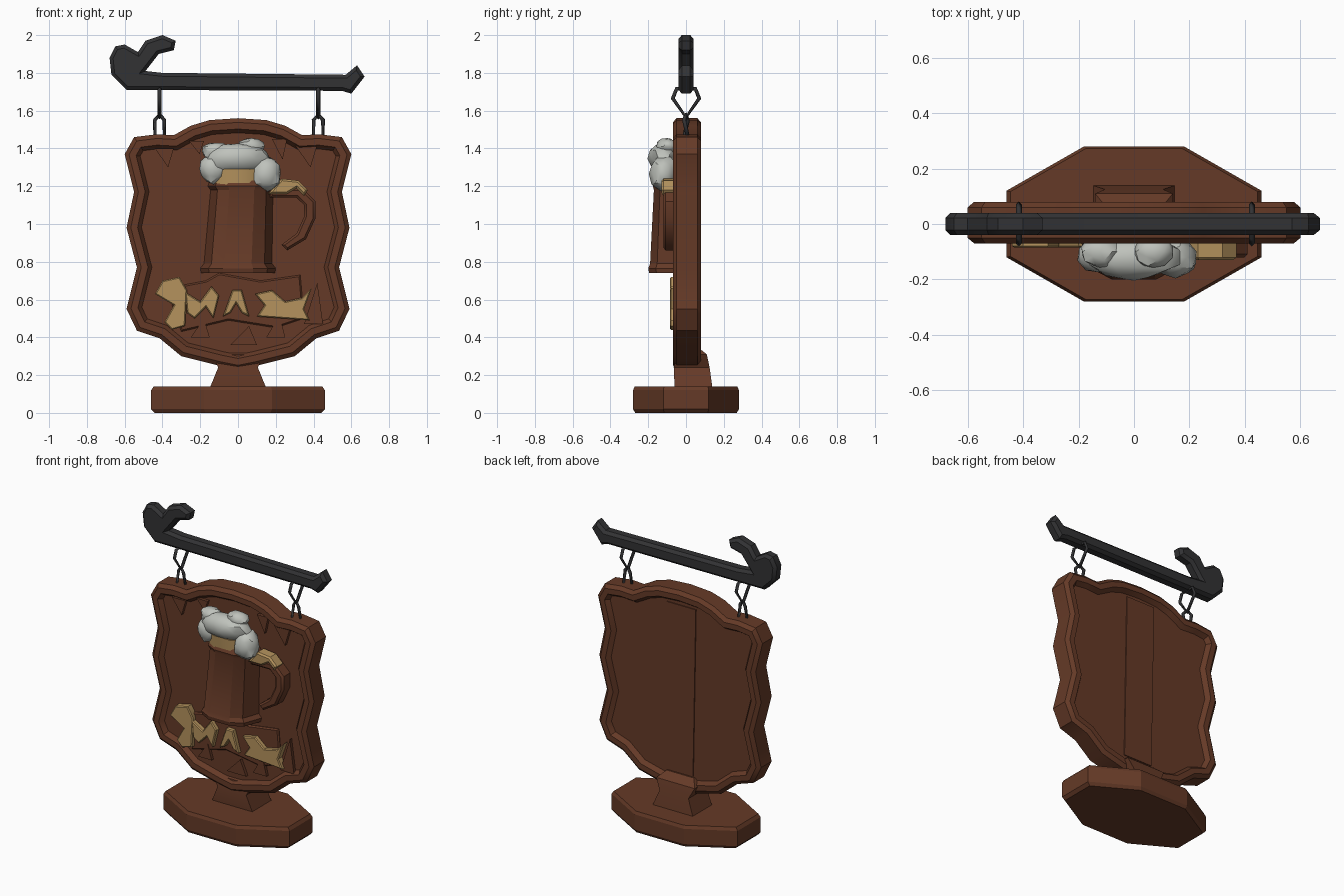
import bpy, bmesh, math, random
from mathutils import Vector

random.seed(4)
cube = bpy.data.objects.get("Cube")
if cube:
    bpy.data.objects.remove(cube, do_unlink=True)


def material(name, rgb):
    m = bpy.data.materials.new(name)
    m.use_nodes = True
    m.diffuse_color = (*rgb, 1)
    bsdf = m.node_tree.nodes["Principled BSDF"]
    bsdf.inputs["Base Color"].default_value = (*rgb, 1)
    bsdf.inputs["Roughness"].default_value = 0.8
    return m


WOOD = material("brown wood", (0.13, 0.042, 0.02))
IRON = material("black iron", (0.032, 0.032, 0.034))
FOAM = material("pale foam", (0.52, 0.54, 0.5))
GOLD = material("old gold", (0.46, 0.29, 0.11))


def finish(name, bm, mat, angle=35):
    bmesh.ops.recalc_face_normals(bm, faces=bm.faces)
    me = bpy.data.meshes.new(name)
    bm.to_mesh(me)
    bm.free()
    me.materials.append(mat)
    ob = bpy.data.objects.new(name, me)
    bpy.context.collection.objects.link(ob)
    bpy.ops.object.select_all(action="DESELECT")
    ob.select_set(True)
    bpy.context.view_layer.objects.active = ob
    bpy.ops.object.shade_smooth_by_angle(angle=math.radians(angle))
    return ob


def slab(points, y0, y1):
    """Front outline (x, z) extruded from y0 to y1; returns mesh and both caps."""
    bm = bmesh.new()
    front = bm.faces.new([bm.verts.new((x, y0, z)) for x, z in points])
    back = bmesh.ops.extrude_face_region(bm, geom=[front], use_keep_orig=True)["geom"]
    bmesh.ops.translate(bm, vec=(0, y1 - y0, 0),
                        verts=[g for g in back if isinstance(g, bmesh.types.BMVert)])
    bmesh.ops.recalc_face_normals(bm, faces=bm.faces)
    caps = [f for f in bm.faces if abs(f.normal.y) > 0.9]
    return bm, caps


def plate(name, points, y0, y1, mat, bevel=0.0):
    bm, caps = slab(points, y0, y1)
    if bevel:
        edges = {e for f in caps for e in f.edges}
        bmesh.ops.bevel(bm, geom=list(edges), offset=bevel, segments=1, affect="EDGES")
    return finish(name, bm, mat)


def loft(name, rings, mat, angle=35):
    """Skin closed rings of 3D points and cap both ends."""
    bm = bmesh.new()
    loops = [[bm.verts.new(p) for p in r] for r in rings]
    n = len(loops[0])
    for a, b in zip(loops, loops[1:]):
        for i in range(n):
            j = (i + 1) % n
            bm.faces.new((a[i], a[j], b[j], b[i]))
    bm.faces.new(loops[0])
    bm.faces.new(loops[-1])
    return finish(name, bm, mat, angle)


def loop_wire(name, points, radius):
    cu = bpy.data.curves.new(name, "CURVE")
    cu.dimensions = "3D"
    cu.bevel_depth, cu.bevel_resolution = radius, 0
    sp = cu.splines.new("POLY")
    sp.points.add(len(points) - 1)
    for p, co in zip(sp.points, points):
        p.co = (*co, 1)
    sp.use_cyclic_u = True
    cu.materials.append(IRON)
    ob = bpy.data.objects.new(name, cu)
    bpy.context.collection.objects.link(ob)
    bpy.ops.object.select_all(action="DESELECT")
    ob.select_set(True)
    bpy.context.view_layer.objects.active = ob
    bpy.ops.object.convert(target="MESH")


# Base: stretched octagon with softened edges
def octagon(s, z):
    half = [(0.46, -0.12), (0.46, 0.12), (0.18, 0.28), (-0.18, 0.28)]
    return [(x * s, y * s, z) for x, y in half + [(-x, -y) for x, y in half]]


loft("base", [octagon(0.96, 0), octagon(1, 0.02), octagon(1, 0.12), octagon(0.97, 0.14)], WOOD, 20)


# Neck between base and board
def rect(x, y0, y1, z):
    return [(-x, y0, z), (x, y0, z), (x, y1, z), (-x, y1, z)]


loft("neck", [rect(0.15, -0.06, 0.14, 0.13), rect(0.105, -0.065, 0.125, 0.24),
              rect(0.14, -0.05, 0.11, 0.31), rect(0.1, 0, 0.06, 0.35)], WOOD)

# Sign board: wavy outline, raised rim, sunken panel on both faces
side = [(0.15, 1.55), (0.25, 1.52), (0.34, 1.47), (0.43, 1.475), (0.55, 1.46), (0.6, 1.37),
        (0.55, 1.17), (0.59, 0.98), (0.535, 0.77), (0.59, 0.55), (0.535, 0.435),
        (0.415, 0.395), (0.3, 0.3), (0.1, 0.25)]
outline = [(0, 1.56)] + side + [(0, 0.23)] + [(-x, z) for x, z in reversed(side)]
bm, caps = slab(outline, -0.05, 0.06)
for thickness, depth in ((0.022, 0.02), (0.035, 0), (0.02, -0.03)):
    for cap in caps:
        bmesh.ops.inset_region(bm, faces=[cap], thickness=thickness, depth=depth,
                               use_even_offset=True)
finish("sign_board", bm, WOOD)

# Raised centre plank on the back
plate("back_plank", [(-0.09, 0.36), (0.12, 0.36), (0.1, 1.46), (-0.11, 1.46)], 0.04, 0.056, WOOD)

# Carved chips around the inside of the rim
for i, (x, z, w, h) in enumerate([(-0.39, 1.4, 0.05, -0.1), (-0.22, 1.44, 0.04, -0.07),
                                  (0.22, 1.45, 0.04, -0.11), (0.36, 1.42, 0.06, -0.12),
                                  (-0.2, 0.4, 0.05, 0.1), (0.03, 0.36, 0.07, 0.1),
                                  (0.2, 0.4, 0.05, 0.12), (0.4, 0.47, 0.05, 0.22)]):
    plate(f"rim_chip_{i}", [(x - w, z), (x + w, z), (x + w * 0.4, z + h)], -0.06, -0.04, WOOD)

# Mug: tapered half barrel with a foot and a lip
section = [(-1, 0), (-0.78, -0.75), (-0.4, -1), (0.4, -1), (0.78, -0.75), (1, 0)]


def half_ring(w, d, z, cx=0.0):
    return [(cx + x * w, -0.04 + y * d, z) for x, y in section]


loft("mug", [half_ring(0.195, 0.155, 0.74), half_ring(0.2, 0.16, 0.765), half_ring(0.18, 0.15, 0.79),
             half_ring(0.165, 0.13, 1.18, 0.02), half_ring(0.18, 0.135, 1.2, 0.02),
             half_ring(0.17, 0.12, 1.23, 0.02)], WOOD, 25)
loft("beer", [half_ring(0.15, 0.125, 1.2), half_ring(0.15, 0.13, 1.29)], GOLD)
handle = [(0.17, 1.19), (0.34, 1.19), (0.41, 1.12), (0.41, 1.03), (0.36, 0.92), (0.26, 0.86),
          (0.23, 0.89), (0.31, 0.95), (0.35, 1.04), (0.35, 1.1), (0.31, 1.14), (0.17, 1.14)]
plate("mug_handle", handle, -0.12, -0.03, WOOD, 0.012)
plate("beer_drip", [(0.16, 1.16), (0.23, 1.24), (0.32, 1.23), (0.37, 1.18), (0.35, 1.15),
                    (0.31, 1.19), (0.26, 1.16)], -0.13, -0.05, GOLD, 0.01)

# Foam: lumpy overlapping blobs
bm = bmesh.new()
for x, y, z, rx, ry, rz in [(0, -0.12, 1.345, 0.17, 0.08, 0.085), (-0.13, -0.11, 1.29, 0.075, 0.07, 0.08),
                            (0.15, -0.12, 1.265, 0.085, 0.075, 0.1), (0.07, -0.1, 1.41, 0.07, 0.06, 0.045),
                            (-0.12, -0.1, 1.385, 0.075, 0.06, 0.05)]:
    blob = bmesh.ops.create_icosphere(bm, subdivisions=2, radius=1)["verts"]
    for v in blob:
        p = v.co * random.uniform(0.9, 1.08)
        v.co = Vector((x + p.x * rx, y + p.y * ry, z + p.z * rz))
finish("foam", bm, FOAM)

# Gilt leaf scrolls below the mug, on dark carved backing
scrolls = [
    [(-0.44, 0.63), (-0.4, 0.7), (-0.31, 0.72), (-0.27, 0.65), (-0.28, 0.46), (-0.35, 0.44),
     (-0.39, 0.48), (-0.34, 0.57)],
    [(-0.28, 0.64), (-0.2, 0.59), (-0.14, 0.67), (-0.1, 0.62), (-0.13, 0.5), (-0.17, 0.56),
     (-0.23, 0.5), (-0.27, 0.53)],
    [(-0.08, 0.51), (-0.03, 0.65), (0.02, 0.65), (0.06, 0.51), (0.02, 0.53), (-0.01, 0.58), (-0.04, 0.53)],
    [(0.09, 0.63), (0.18, 0.65), (0.25, 0.59), (0.34, 0.61), (0.39, 0.66), (0.35, 0.55),
     (0.38, 0.49), (0.24, 0.5), (0.1, 0.51), (0.14, 0.57)]]
for i, pts in enumerate(scrolls):
    plate(f"gilt_scroll_{i}", pts, -0.085, -0.035, GOLD, 0.006)
plate("scroll_backing", [(-0.38, 0.66), (-0.17, 0.7), (-0.1, 0.74), (0.12, 0.7), (0.33, 0.73), (0.35, 0.5),
                         (0.2, 0.45), (-0.05, 0.49), (-0.3, 0.43)], -0.055, -0.035, WOOD, 0.008)

# Iron hanging bar with a curled end and a flared tip
bar = [(-0.59, 1.71), (-0.67, 1.79), (-0.68, 1.88), (-0.65, 1.94), (-0.6, 1.95), (-0.53, 1.91),
       (-0.49, 1.97), (-0.4, 2.0), (-0.33, 1.97), (-0.34, 1.92), (-0.42, 1.9), (-0.49, 1.81),
       (-0.4, 1.8), (0.57, 1.79), (0.63, 1.84), (0.67, 1.78), (0.6, 1.69), (0.55, 1.705)]
plate("hanging_bar", bar, -0.04, 0.04, IRON, 0.018)

# Hangers: a pointed link above a small eyelet on each side
for label, x in (("right", -0.415), ("left", 0.425)):
    loop_wire(f"{label}_link", [(x, -0.05, 1.715), (x, -0.07, 1.665), (x, 0, 1.565),
                                (x, 0.07, 1.665), (x, 0.05, 1.715)], 0.011)
    loop_wire(f"{label}_eyelet", [(x - 0.025, -0.01, 1.46), (x - 0.025, 0.01, 1.55), (x, 0, 1.58),
                                  (x + 0.025, -0.01, 1.55), (x + 0.025, 0.01, 1.46)], 0.011)
